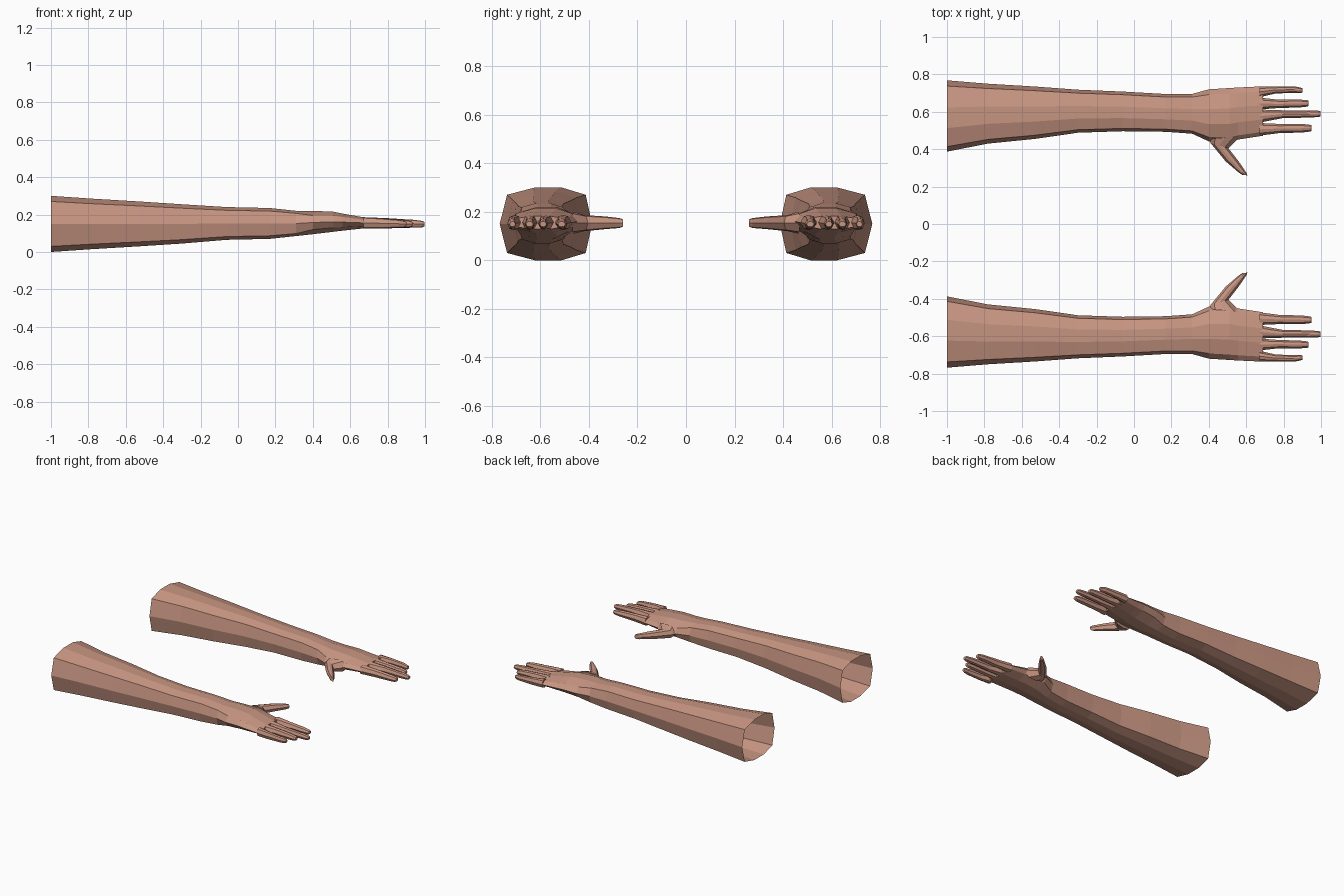
import bpy, bmesh

if "Cube" in bpy.data.objects:
    bpy.data.objects.remove(bpy.data.objects["Cube"])

skin = bpy.data.materials.new("skin")
skin.diffuse_color = (0.58, 0.305, 0.225, 1)
skin.use_nodes = True
skin.node_tree.nodes["Principled BSDF"].inputs["Base Color"].default_value = skin.diffuse_color

# Cross-sections as (across, up) fractions
ARM = [(0, .5), (.07, .9), (.33, 1), (.62, 1), (.92, .9),
       (1, .5), (.92, .1), (.62, 0), (.33, 0), (.07, .1)]
HAND = [(0, .5), (.08, .77), (.33, 1), (.62, 1), (.9, .8),
        (1, .5), (.9, .2), (.62, 0), (.33, 0), (.08, .23)]
DIGIT = [(0, .5), (.2, .92), (.5, 1), (.8, .92),
         (1, .5), (.8, .08), (.5, 0), (.2, .08)]


def loft(name, rings, cap_start):
    """Skin rings given as (x0, y0, x1, y1, z_low, z_high, section)."""
    bm = bmesh.new()
    loops = []
    for x0, y0, x1, y1, lo, hi, section in rings:
        loops.append([bm.verts.new((x0 + (x1 - x0) * u, y0 + (y1 - y0) * u,
                                    lo + (hi - lo) * v)) for u, v in section])
    n = len(loops[0])
    for a, b in zip(loops, loops[1:]):
        for i in range(n):
            j = (i + 1) % n
            bm.faces.new((a[i], a[j], b[j], b[i]))
    bm.faces.new(loops[-1])
    if cap_start:
        bm.faces.new(loops[0])
    bmesh.ops.recalc_face_normals(bm, faces=bm.faces)
    mesh = bpy.data.meshes.new(name)
    bm.to_mesh(mesh)
    bm.free()
    mesh.materials.append(skin)
    obj = bpy.data.objects.new(name, mesh)
    bpy.context.collection.objects.link(obj)
    # Second arm on the other side
    mirror = obj.modifiers.new("other_side", 'MIRROR')
    mirror.use_axis = (False, True, False)
    mirror.use_mirror_merge = False
    return obj


# Forearm and palm: x, inner y, outer y, bottom, top
forearm = [(-1, .387, .768, 0, .30), (-.78, .43, .75, .015, .285),
           (-.53, .455, .735, .03, .27), (-.3, .488, .718, .045, .255),
           (-.06, .496, .708, .065, .24), (.17, .493, .695, .07, .235),
           (.31, .483, .695, .085, .22)]
palm = [(.40, .442, .72, .095, .22), (.51, .44, .727, .108, .215),
        (.56, .452, .73, .114, .205), (.69, .472, .736, .128, .182)]
loft("forearm_and_palm",
     [(x, a, x, b, lo, hi, s) for rows, s in ((forearm, ARM), (palm, HAND))
      for x, a, b, lo, hi in rows], False)

# Fingers: tip x, root span, middle span, tip span across y
fingers = {
    "index_finger": (.95, .472, .54, .486, .535, .497, .528),
    "middle_finger": (.997, .542, .612, .566, .608, .575, .603),
    "ring_finger": (.933, .612, .676, .620, .665, .630, .660),
    "little_finger": (.90, .677, .736, .698, .736, .703, .727),
}
for name, (tip, r0, r1, m0, m1, t0, t1) in fingers.items():
    length = tip - .67
    spans = [(.67, r0, r1, .125, .186), (.67 + length * .38, m0, m1, .126, .181),
             (.67 + length * .82, m0 + .003, m1, .130, .172),
             (tip - .012, t0 - .003, t1 + .003, .132, .166),
             (tip, t0, t1, .138, .160)]
    loft(name, [(x, a, x, b, lo, hi, DIGIT) for x, a, b, lo, hi in spans], True)

# Thumb, angled inward from the palm
loft("thumb", [(.40, .455, .57, .470, .11, .20, DIGIT),
               (.41, .432, .505, .405, .12, .186, DIGIT),
               (.49, .335, .558, .337, .128, .181, DIGIT),
               (.560, .275, .600, .275, .133, .174, DIGIT),
               (.580, .262, .607, .260, .138, .170, DIGIT)], True)
